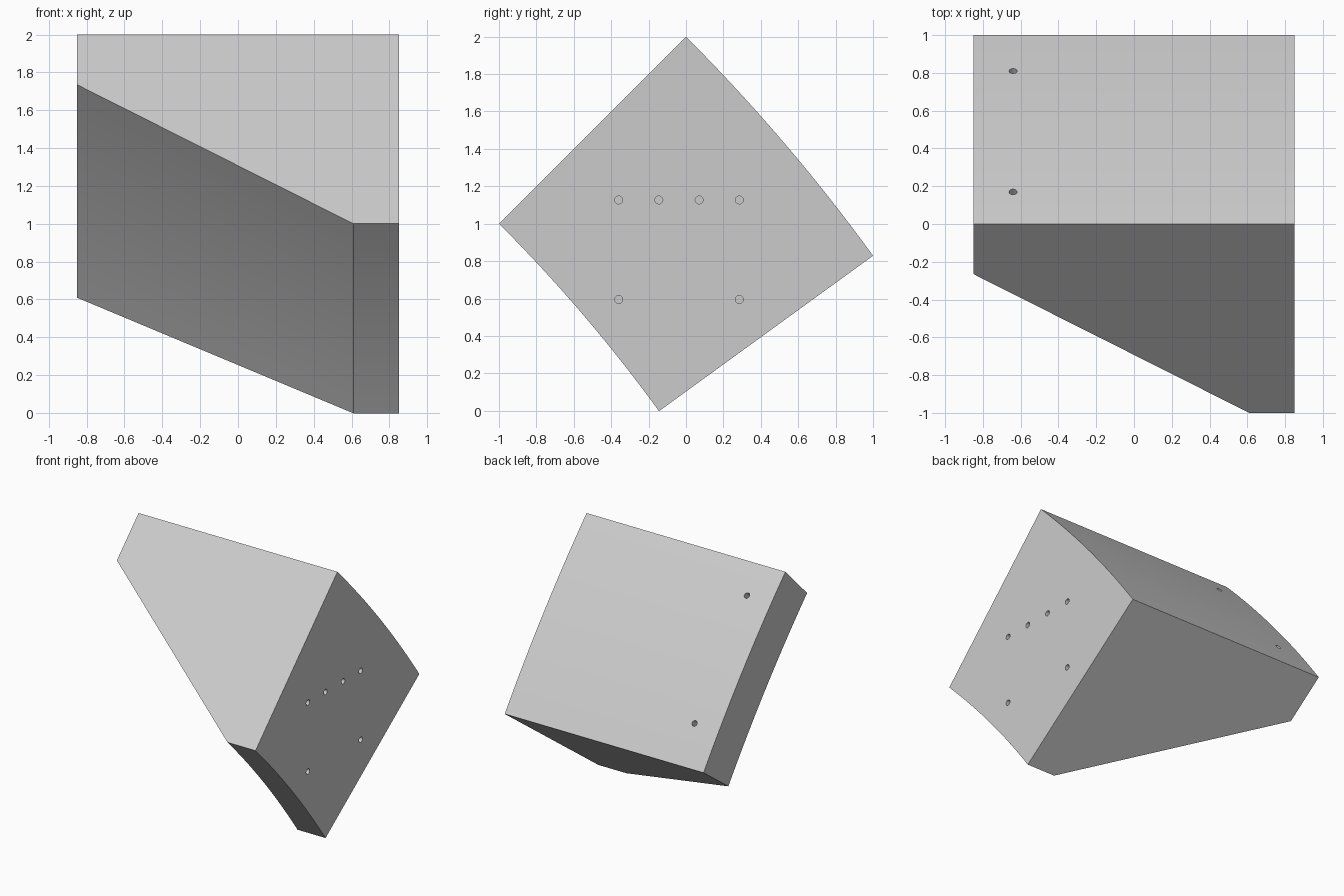
import bpy, bmesh, math
from mathutils import Vector

if "Cube" in bpy.data.objects:
    bpy.data.objects.remove(bpy.data.objects["Cube"])

grey = bpy.data.materials.new("light grey")
grey.diffuse_color = (0.6, 0.6, 0.6, 1)
grey.use_nodes = True
grey.node_tree.nodes["Principled BSDF"].inputs["Base Color"].default_value = grey.diffuse_color

R = 9.8                                   # radius of the outer curved face
START = math.radians(45)
DEPTH = math.sqrt(2)                      # radial thickness of the wedge
CY, CZ = -R * math.cos(START), 2 - R * math.sin(START)
END = math.acos((1 - CY) / R)
STEPS = 24


def on_arc(x, r, angle):
    return Vector((x, CY + r * math.cos(angle), CZ + r * math.sin(angle)))


# Cabinet: trapezoid section swept along a shallow arc
section = [(-0.85, R), (0.85, R), (0.85, R - DEPTH), (0.61, R - DEPTH), (-0.85, R - 0.375)]
bm = bmesh.new()
rings = []
for i in range(STEPS + 1):
    a = START + (END - START) * i / STEPS
    rings.append([bm.verts.new(on_arc(x, r, a)) for x, r in section])
for p, q in zip(rings, rings[1:]):
    for j in range(len(section)):
        k = (j + 1) % len(section)
        bm.faces.new((p[j], p[k], q[k], q[j]))
bm.faces.new(rings[0])
bm.faces.new(rings[-1])
# Flat side panels become single faces
for side in (-0.85, 0.85):
    bmesh.ops.dissolve_faces(bm, faces=[f for f in bm.faces
                             if all(abs(v.co.x - side) < 1e-5 for v in f.verts)])
bmesh.ops.recalc_face_normals(bm, faces=bm.faces)
mesh = bpy.data.meshes.new("cabinet")
bm.to_mesh(mesh)
bm.free()
mesh.materials.append(grey)
cabinet = bpy.data.objects.new("cabinet", mesh)
bpy.context.collection.objects.link(cabinet)

# Mounting holes: blind holes in the right side and the curved back
holes = [(Vector((0.85, y, 1.127)), Vector((1, 0, 0))) for y in (-0.36, -0.145, 0.07, 0.285)]
holes += [(Vector((0.85, y, 0.595)), Vector((1, 0, 0))) for y in (-0.36, 0.285)]
for y in (0.17, 0.81):
    a = math.acos((y - CY) / R)
    holes.append((on_arc(-0.64, R, a), Vector((0, math.cos(a), math.sin(a)))))

cutter_bm = bmesh.new()
for point, normal in holes:
    matrix = normal.to_track_quat('Z', 'Y').to_matrix().to_4x4()
    matrix.translation = point
    bmesh.ops.create_cone(cutter_bm, cap_ends=True, segments=24, radius1=0.021,
                          radius2=0.021, depth=0.24, matrix=matrix)
cutter_mesh = bpy.data.meshes.new("hole_cutter")
cutter_bm.to_mesh(cutter_mesh)
cutter_bm.free()
cutter_mesh.materials.append(grey)
cutter = bpy.data.objects.new("hole_cutter", cutter_mesh)
bpy.context.collection.objects.link(cutter)
cutter.hide_render = True

cut = cabinet.modifiers.new("mounting_holes", 'BOOLEAN')
cut.object = cutter
cut.operation = 'DIFFERENCE'
cut.solver = 'EXACT'
bpy.context.view_layer.objects.active = cabinet
cabinet.select_set(True)
bpy.ops.object.modifier_apply(modifier=cut.name)
bpy.data.objects.remove(cutter)
bpy.ops.object.shade_smooth_by_angle(angle=math.radians(25))
